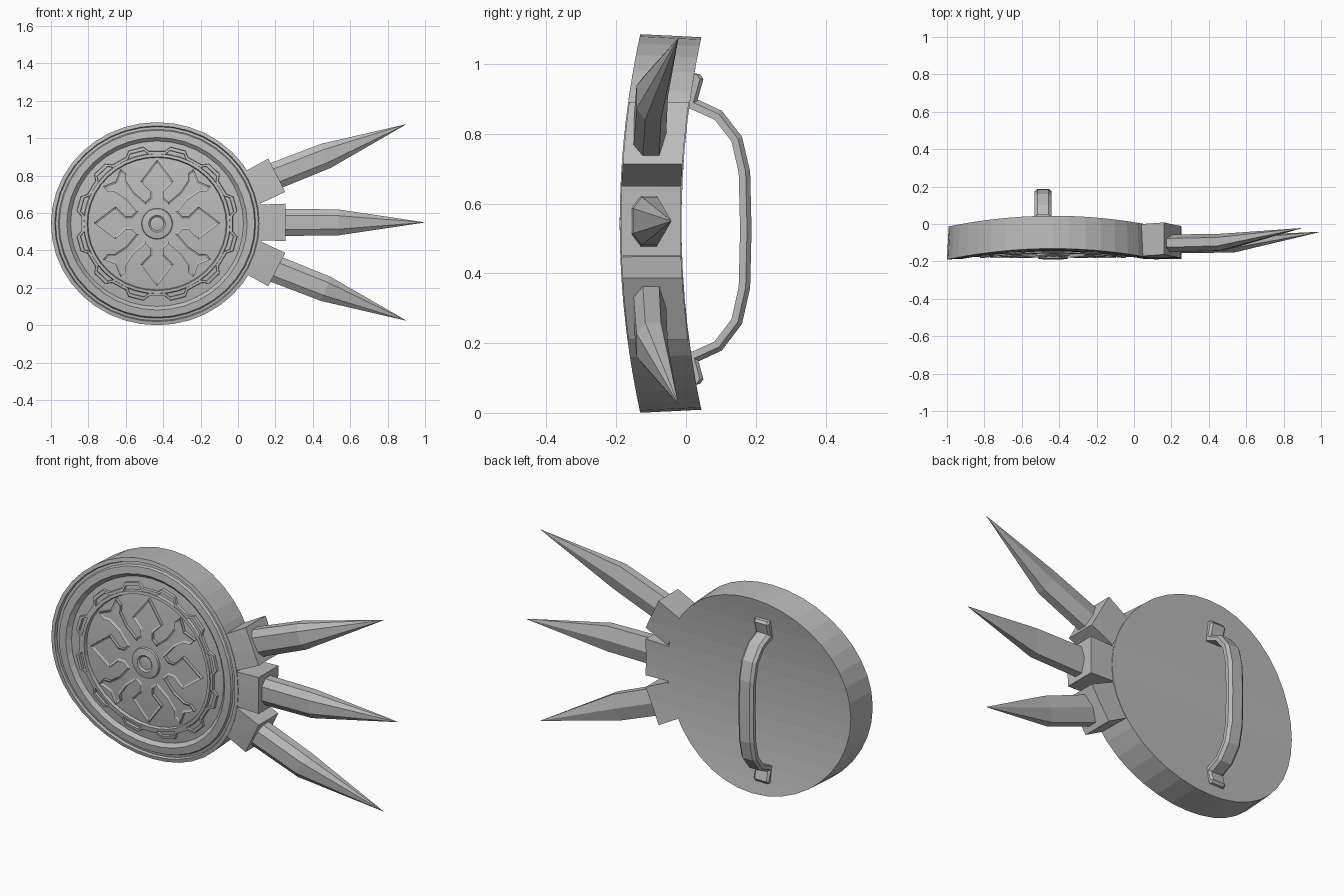
import bpy, bmesh
from math import sin, cos, pi, radians
from mathutils import Vector

if "Cube" in bpy.data.objects:
    bpy.data.objects.remove(bpy.data.objects["Cube"])

metal = bpy.data.materials.new("grey_metal")
metal.use_nodes = True
GREY = (0.5, 0.5, 0.5, 1)
metal.diffuse_color = GREY
metal.node_tree.nodes["Principled BSDF"].inputs["Base Color"].default_value = GREY

CX, CZ = -0.433, 0.543     # disc centre
SQUASH = 0.957             # disc height against width
SIDES = 40


def finish(bm, name, bend=True):
    """Slice into level strips, bend backwards above and below, and link."""
    if bend:
        for i in range(-6, 7):
            geom = bm.verts[:] + bm.edges[:] + bm.faces[:]
            bmesh.ops.bisect_plane(bm, geom=geom, dist=1e-5,
                                   plane_co=(0, 0, CZ + (i + 0.5) * 0.085),
                                   plane_no=(0, 0, 1))
        for v in bm.verts:
            v.co.y += 0.2 * (v.co.z - CZ) ** 2
    bmesh.ops.recalc_face_normals(bm, faces=bm.faces)
    mesh = bpy.data.meshes.new(name)
    bm.to_mesh(mesh)
    bm.free()
    mesh.materials.append(metal)
    obj = bpy.data.objects.new(name, mesh)
    bpy.context.collection.objects.link(obj)
    return obj


def loft(name, loops, caps=True, ring=False, bend=True):
    """Skin a list of equal point loops; ring joins the last to the first."""
    bm = bmesh.new()
    rows = [[bm.verts.new(p) for p in loop] for loop in loops]
    pairs = list(zip(rows, rows[1:]))
    if ring:
        pairs.append((rows[-1], rows[0]))
    for a, b in pairs:
        for i in range(len(a)):
            j = (i + 1) % len(a)
            bm.faces.new((a[i], a[j], b[j], b[i]))
    if caps and not ring:
        bm.faces.new(rows[0])
        bm.faces.new(rows[-1])
    return finish(bm, name, bend)


def circle(r, y, squash=SQUASH, n=SIDES):
    return [(CX + r * cos(2 * pi * i / n), y, CZ + squash * r * sin(2 * pi * i / n))
            for i in range(n)]


def lathe(name, profile, ring=False, squash=SQUASH, n=SIDES):
    return loft(name, [circle(r, y, squash, n) for r, y in profile], ring=ring)


# Disc with stepped rim and recessed face
lathe("shield_disc", [(0.558, -0.013), (0.567, -0.19), (0.547, -0.19), (0.542, -0.176),
                      (0.528, -0.176), (0.522, -0.188), (0.482, -0.186), (0.462, -0.165)])

# Raised inner ring
lathe("inner_ring", [(0.394, -0.16), (0.39, -0.182), (0.374, -0.182), (0.368, -0.16)], ring=True)


# Scalloped band around the ring
def scallop(inset, y):
    pts = []
    for k in range(12):
        for step, r in ((-0.2, 0.408), (0.2, 0.408), (0.32, 0.436), (0.68, 0.436)):
            a = pi / 2 + (k + step) * pi / 6
            pts.append((CX + (r - inset) * cos(a), y, CZ + SQUASH * (r - inset) * sin(a)))
    return pts


loft("scalloped_band", [scallop(0, -0.16), scallop(0.003, -0.178),
                        scallop(0.02, -0.178), scallop(0.023, -0.16)], ring=True)

# Emblem: four diamond arms and four forked arms, from one eighth of the outline
eighth = [(0, 0.338), (0.088, 0.222), (0.036, 0.168), (0.036, 0.135), (0.062, 0.112),
          (0.125, 0.165), (0.165, 0.225), (0.165, 0.262), (0.195, 0.29), (0.222, 0.222)]
quarter = eighth + [(b, a) for a, b in reversed(eighth[1:-1])]
outline = []
for turn in range(4):
    for a, b in quarter:
        for _ in range(turn):
            a, b = b, -a
        outline.append((CX + a, -0.182, CZ + 0.004 + b))
bm = bmesh.new()
face = bm.faces.new([bm.verts.new(p) for p in outline])
base = bmesh.ops.extrude_face_region(bm, geom=[face], use_keep_orig=True)
for v in [g for g in base["geom"] if isinstance(g, bmesh.types.BMVert)]:
    v.co.y = -0.16
bmesh.ops.recalc_face_normals(bm, faces=bm.faces)
front = min(bm.faces, key=lambda f: f.calc_center_median().y)
bmesh.ops.inset_region(bm, faces=[front], thickness=0.011, depth=-0.007, use_even_offset=True)
finish(bm, "emblem")

# Central boss with a dimple
lathe("centre_boss", [(0.088, -0.16), (0.08, -0.185), (0.045, -0.19), (0.036, -0.182),
                      (0.012, -0.184)], squash=1, n=24)


# Sockets and spikes on the left edge
def place(u, y, v, angle, ox=0, oz=0):
    return (CX + ox + u * cos(angle) - v * sin(angle), y,
            CZ + 0.007 + oz + u * sin(angle) + v * cos(angle))


spike_section = [(-0.022, 0.077), (0.028, 0.077), (0.05, 0), (0.028, -0.077),
                 (-0.022, -0.077), (-0.05, -0.04), (-0.05, 0.04)]
for label, side in (("upper", 1), ("middle", 0), ("lower", -1)):
    aim, tilt = side * radians(21.5), side * radians(27)
    ox, oz = 0.688 * cos(aim), 0.688 * sin(aim)
    loft(label + "_socket",
         [[place(u, y, v, tilt, ox, oz) for y, v in
           ((-0.187, -w), (-0.016, -w), (-0.016, w), (-0.187, w))]
          for u, w in ((-0.145, 0.095), (0, 0.1))])
    back = 0.02 * abs(side)
    loft(label + "_spike",
         [[place(u, y + s * dy, s * dv, aim) for dy, dv in spike_section]
          for u, y, s in ((0.62, -0.11 + back / 4, 0.95), (0.97, -0.107 + back / 2, 0.9),
                          (1.43, -0.042 + back, 0.01))], bend=False)

# Grip: chamfered strap swept along an arched path
HX = -0.486
path = [Vector(p) for p in ((-0.01, 0.893), (0.022, 0.885), (0.092, 0.853), (0.145, 0.785),
                            (0.167, 0.69), (0.171, 0.525), (0.167, 0.36), (0.145, 0.262),
                            (0.092, 0.192), (0.022, 0.16), (-0.01, 0.15))]
strap = [(-0.045, -0.016), (0.045, -0.016), (0.045, 0.004), (0.03, 0.017),
         (-0.03, 0.017), (-0.045, 0.004)]
loops = []
for i, p in enumerate(path):
    t = (path[min(i + 1, len(path) - 1)] - path[max(i - 1, 0)]).normalized()
    out = Vector((-t.y, t.x))
    loops.append([(HX + a, p.x + out.x * b, p.y + out.y * b) for a, b in strap])
loft("grip_strap", loops, bend=False)

# Grip mounting pads, leaning with the curved back
for label, side in (("upper", 1), ("lower", -1)):
    pad = [(-0.01, 0.35), (0.028, 0.352), (0.05, 0.43), (0.04, 0.444), (0.0, 0.45)]
    loft(label + "_grip_pad",
         [[(HX + x, y - dy, 0.527 + side * z) for y, z in pad]
          for x, dy in ((-0.045, 0.01), (-0.035, 0), (0.035, 0), (0.045, 0.01))], bend=False)
